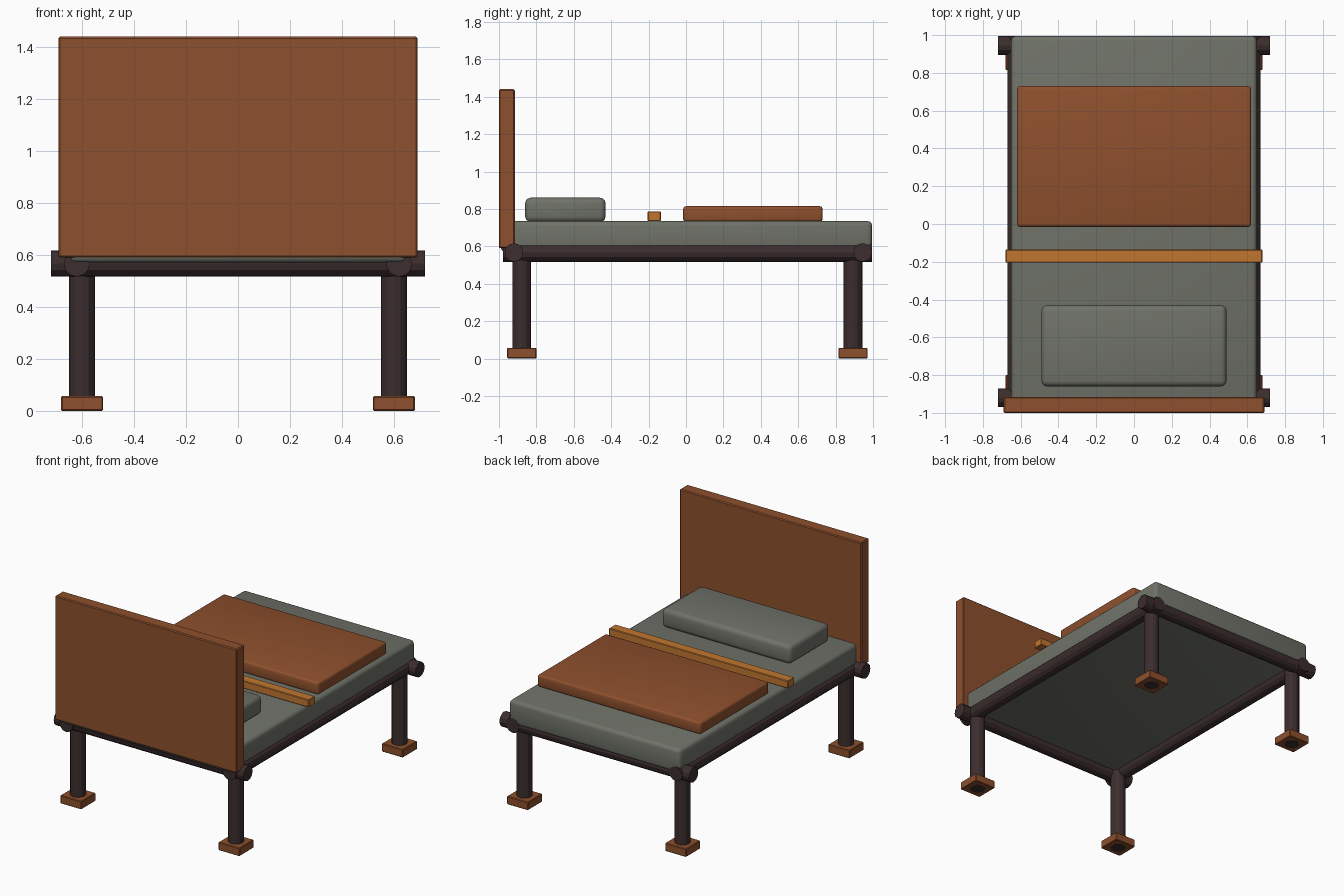
import bpy
from math import radians

if "Cube" in bpy.data.objects:
    bpy.data.objects.remove(bpy.data.objects["Cube"])


def material(name, rgb):
    m = bpy.data.materials.new(name)
    m.use_nodes = True
    color = (*rgb, 1)
    m.diffuse_color = color
    bsdf = next(n for n in m.node_tree.nodes if n.type == "BSDF_PRINCIPLED")
    bsdf.inputs["Base Color"].default_value = color
    return m


wood = material("reddish_wood", (0.27, 0.08, 0.026))
fabric = material("grey_fabric", (0.16, 0.17, 0.14))
iron = material("dark_iron", (0.045, 0.026, 0.027))
ochre = material("ochre", (0.53, 0.18, 0.03))


def box(name, x, y, z, mat, bevel, segments=3):
    """Rounded box spanning the given (low, high) ranges."""
    spans = (x, y, z)
    bpy.ops.mesh.primitive_cube_add(size=1, location=[(a + b) / 2 for a, b in spans])
    ob = bpy.context.object
    ob.name = name
    ob.scale = [b - a for a, b in spans]
    bpy.ops.object.transform_apply(location=False, rotation=False, scale=True)
    ob.data.materials.append(mat)
    mod = ob.modifiers.new("rounded_edges", "BEVEL")
    mod.width = bevel
    mod.segments = segments
    bpy.ops.object.modifier_apply(modifier=mod.name)
    bpy.ops.object.shade_smooth_by_angle(angle=radians(35))
    return ob


def tube(name, centre, length, rotation=(0, 0, 0)):
    """Twelve-sided iron bar."""
    bpy.ops.mesh.primitive_cylinder_add(vertices=12, radius=0.05, depth=length,
                                        location=centre, rotation=rotation)
    ob = bpy.context.object
    ob.name = name
    ob.data.materials.append(iron)
    return ob


# Bedding and headboard
box("headboard", (-0.69, 0.69), (-1, -0.915), (0.59, 1.44), wood, 0.006, 1)
box("mattress", (-0.65, 0.65), (-0.99, 0.995), (0.57, 0.735), fabric, 0.025)
box("pillow", (-0.49, 0.49), (-0.86, -0.43), (0.73, 0.86), fabric, 0.03)
box("blanket", (-0.62, 0.62), (-0.015, 0.73), (0.73, 0.815), wood, 0.016)
box("strap", (-0.68, 0.68), (-0.205, -0.135), (0.735, 0.787), ochre, 0.004, 1)

# Frame rails crossing at the corners
RAIL_Z = 0.567
for end, y in (("head", -0.92), ("foot", 0.945)):
    tube(end + "_rail", (0, y, RAIL_Z), 1.44, (0, radians(90), 0))
for side, sign in (("left", 1), ("right", -1)):
    tube(side + "_rail", (sign * 0.62, 0.008, RAIL_Z), 1.975, (radians(90), 0, 0))

    # Legs standing in square foot blocks
    for end, y in (("head", -0.878), ("foot", 0.893)):
        x = sign * 0.6
        tube(f"{end}_{side}_leg", (x, y, RAIL_Z / 2), RAIL_Z)
        box(f"{end}_{side}_foot_block", (x - 0.08, x + 0.08), (y - 0.078, y + 0.078),
            (0.001, 0.057), wood, 0.004, 1)
